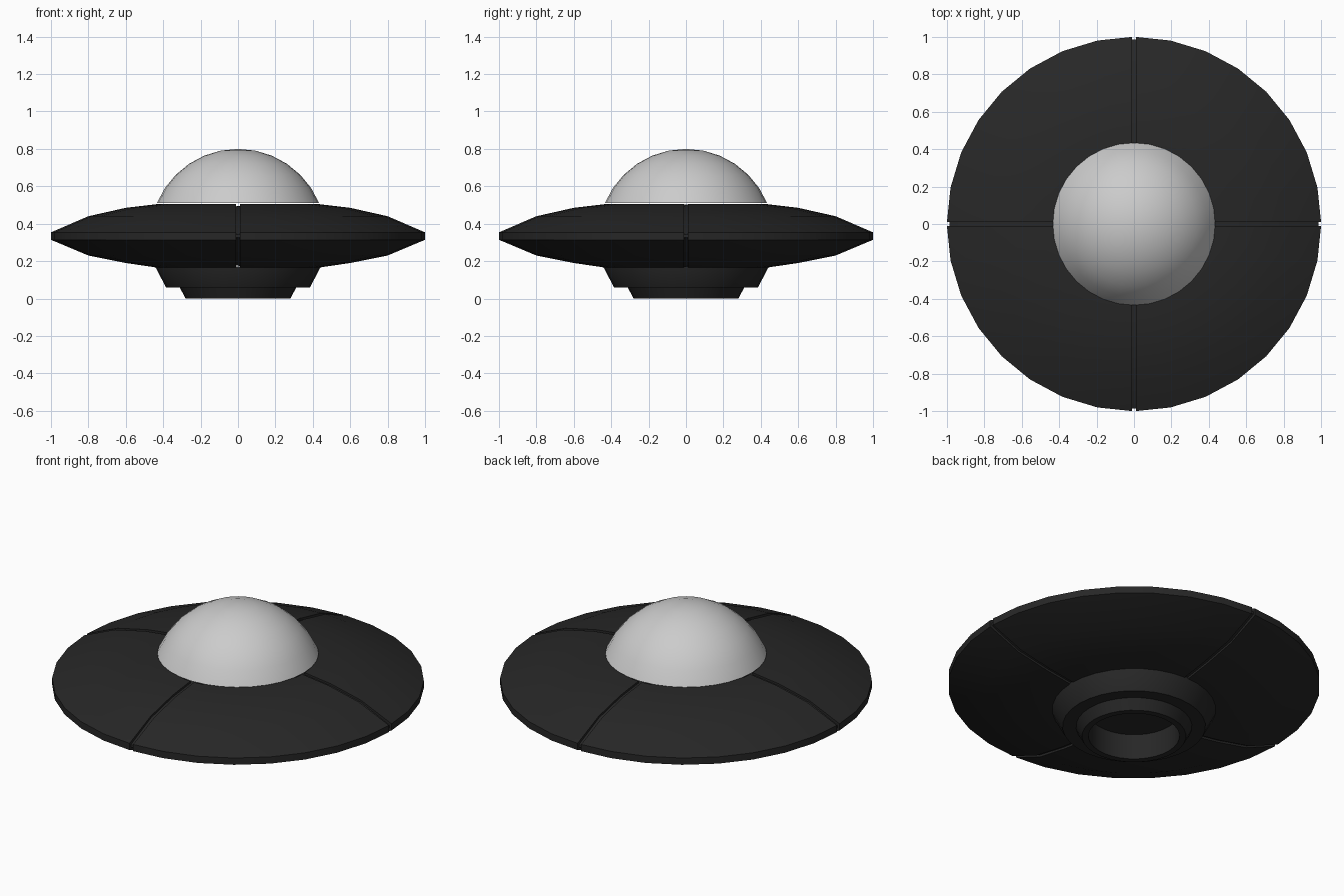
import bpy, bmesh
from math import sin, cos, pi, radians, sqrt

if "Cube" in bpy.data.objects:
    bpy.data.objects.remove(bpy.data.objects["Cube"])

black = bpy.data.materials.new("black_hull")
black.diffuse_color = (0.02, 0.02, 0.02, 1)
black.use_nodes = True
black.node_tree.nodes["Principled BSDF"].inputs["Base Color"].default_value = black.diffuse_color
SEGS = 32


def finish(name, bm, mat=None, angle=30):
    bmesh.ops.remove_doubles(bm, verts=bm.verts, dist=1e-5)
    bmesh.ops.recalc_face_normals(bm, faces=bm.faces)
    me = bpy.data.meshes.new(name)
    bm.to_mesh(me)
    bm.free()
    ob = bpy.data.objects.new(name, me)
    bpy.context.collection.objects.link(ob)
    if mat:
        me.materials.append(mat)
    bpy.ops.object.select_all(action='DESELECT')
    ob.select_set(True)
    bpy.context.view_layer.objects.active = ob
    bpy.ops.object.shade_smooth_by_angle(angle=radians(angle))
    return ob


def skin(columns):
    """Closed surface through a ring of point columns."""
    bm = bmesh.new()
    cols = [[bm.verts.new(p) for p in c] for c in columns]
    for a, b in zip(cols, cols[1:] + cols[:1]):
        for i in range(len(a) - 1):
            bm.faces.new((a[i], b[i], b[i + 1], a[i + 1]))
    return bm, cols


def lathe(name, profile, mat=None):
    columns = [[(r * cos(a), r * sin(a), z) for r, z in profile]
               for a in (2 * pi * i / SEGS for i in range(SEGS))]
    bm, _ = skin(columns)
    bmesh.ops.dissolve_degenerate(bm, dist=1e-5, edges=bm.edges)
    return finish(name, bm, mat)


# Saucer hull, with four seams cut between its quarter panels
outer = [(0.43, 0.505), (0.6, 0.485), (0.8, 0.44), (1.0, 0.354),
         (1.0, 0.314), (0.8, 0.23), (0.6, 0.19), (0.43, 0.165)]
inset = [(r - (0.014 if r == 1 else 0), z + (-0.012 if z > 0.335 else 0.012))
         for r, z in outer]
W = 0.012


def seam_column(profile, quarter, side):
    c, s = cos(quarter * pi / 2), sin(quarter * pi / 2)
    out = []
    for r, z in profile:
        u, v = sqrt(r * r - W * W), side * W
        out.append((u * c - v * s, u * s + v * c, z))
    return out


columns = []
for q in range(4):
    columns += [seam_column(outer, q, -1), seam_column(inset, q, -1),
                seam_column(inset, q, 1), seam_column(outer, q, 1)]
    for i in range(1, SEGS // 4):
        a = q * pi / 2 + 2 * pi * i / SEGS
        columns.append([(r * cos(a), r * sin(a), z) for r, z in outer])
bm, cols = skin(columns)
bm.faces.new([c[0] for c in cols])
bm.faces.new([c[-1] for c in cols])
finish("saucer_hull", bm, black)

# Stepped base with a round recess underneath
lathe("stepped_base", [(0.44, 0.172), (0.44, 0.165), (0.385, 0.06), (0.312, 0.06),
                       (0.28, 0.0), (0.245, 0.0), (0.245, 0.15), (0, 0.15)], black)

# Domed canopy: cap of a sphere
R = 0.47
lathe("dome_canopy", [(R * sin(a), 0.33 + R * cos(a))
                      for a in (pi * i / 16 for i in range(7))])
